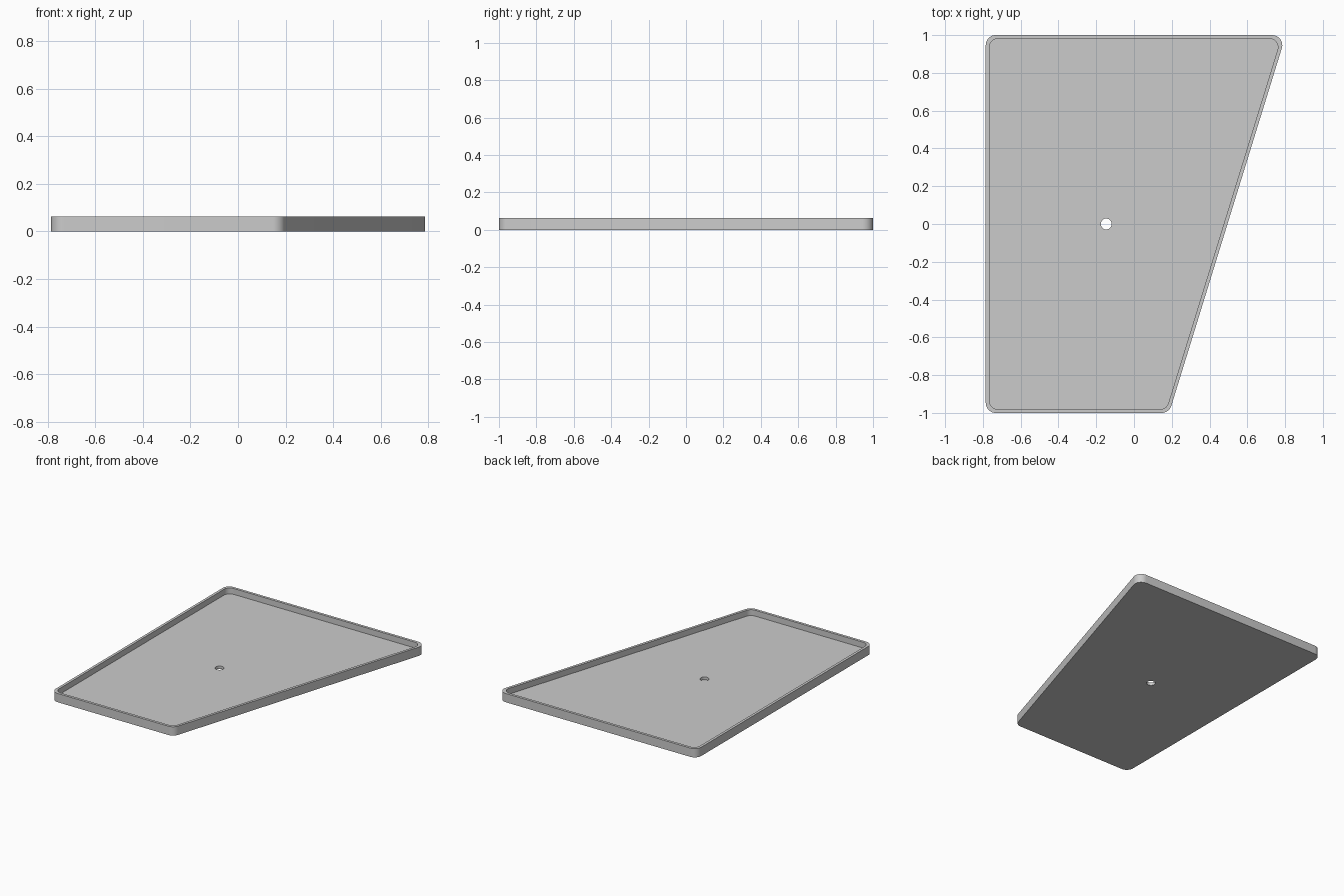
import bpy
import bmesh
from math import pi, sin, cos, atan, hypot

HEIGHT, FLOOR, WALL = 0.063, 0.021, 0.019
CORNER_R, HOLE_R, HOLE_X = 0.053, 0.029, -0.147
LEFT, MID, SLOPE = -0.785, 0.495, 0.309   # straight side, slanted side at y=0, its slope
STEPS = 10                                # points per rounded corner

if "Cube" in bpy.data.objects:
    bpy.data.objects.remove(bpy.data.objects["Cube"])


def corners(inset):
    """Sharp corners of the tray plan, moved inward by inset."""
    y, x = 1 - inset, LEFT + inset
    slant = lambda v: MID + SLOPE * v - inset * hypot(1, SLOPE)
    return [(x, -y), (slant(-y), -y), (slant(y), y), (x, y)]


def rounded_outline(inset, radius):
    """Plan outline with an arc swept between the side normals at each corner."""
    normals = [pi, 1.5 * pi, 2 * pi - atan(SLOPE), 2.5 * pi, 3 * pi]
    points = []
    for (cx, cy), a, b in zip(corners(inset + radius), normals, normals[1:]):
        for i in range(STEPS):
            t = a + (b - a) * i / (STEPS - 1)
            points.append((cx + radius * cos(t), cy + radius * sin(t)))
    return points


outer = rounded_outline(0, CORNER_R)
inner = rounded_outline(WALL, CORNER_R * 0.85)
count = len(outer)
angles = [pi + 2 * pi * (i + 0.5) / count for i in range(count)]
hole = [(HOLE_X + HOLE_R * cos(t), HOLE_R * sin(t)) for t in angles]

# Tray: closed skin running around the outside, rim, inside, floor and drain hole
bm = bmesh.new()
levels = [(outer, 0), (outer, HEIGHT), (inner, HEIGHT),
          (inner, FLOOR), (hole, FLOOR), (hole, 0)]
rings = [[bm.verts.new((x, y, z)) for x, y in plan] for plan, z in levels]
for low, high in zip(rings, rings[1:] + rings[:1]):
    for i in range(count):
        j = (i + 1) % count
        bm.faces.new((low[i], low[j], high[j], high[i]))
bmesh.ops.recalc_face_normals(bm, faces=bm.faces)
mesh = bpy.data.meshes.new("tray")
bm.to_mesh(mesh)
bm.free()

tray = bpy.data.objects.new("tray", mesh)
bpy.context.collection.objects.link(tray)

# Plain grey finish
grey = bpy.data.materials.new("plain grey")
grey.use_nodes = True
colour = (0.6, 0.6, 0.6, 1)
grey.diffuse_color = colour
grey.node_tree.nodes["Principled BSDF"].inputs["Base Color"].default_value = colour
mesh.materials.append(grey)

bpy.context.view_layer.objects.active = tray
tray.select_set(True)
bpy.ops.object.shade_smooth_by_angle(angle=pi / 6)
